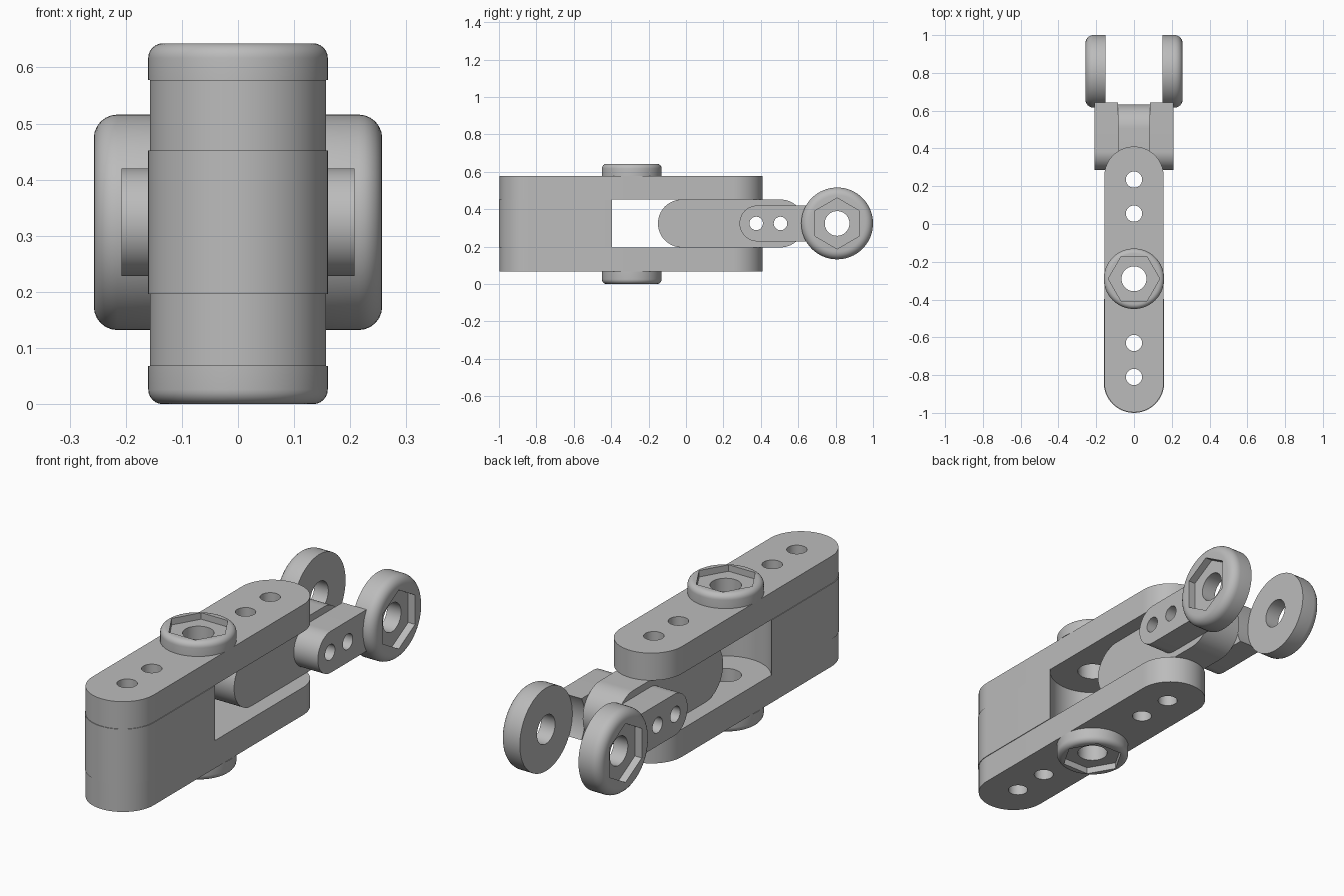
import bpy, bmesh
from math import sin, cos, pi, radians

if "Cube" in bpy.data.objects:
    bpy.data.objects.remove(bpy.data.objects["Cube"])

grey = bpy.data.materials.new("plain grey")
grey.use_nodes = True
grey.diffuse_color = (0.5, 0.5, 0.5, 1)
grey.node_tree.nodes["Principled BSDF"].inputs["Base Color"].default_value = (0.5, 0.5, 0.5, 1)


def arc(u, v, r, start=0, end=360, n=64):
    """Points on an arc; a full turn leaves out the repeated last point."""
    count = n if end - start == 360 else n + 1
    angles = [radians(start + (end - start) * i / n) for i in range(count)]
    return [(u + r * cos(a), v + r * sin(a)) for a in angles]


def prism(name, outline, axis, base, tip, fillet=0):
    """Extrude an outline along x (outline in y, z) or z (outline in x, y)."""
    bm = bmesh.new()
    place = (lambda u, v, w: (w, u, v)) if axis == "x" else (lambda u, v, w: (u, v, w))
    rings = [[bm.verts.new(place(u, v, w)) for u, v in outline] for w in (base, tip)]
    bm.faces.new(rings[0])
    cap = bm.faces.new(rings[1])
    for i in range(len(outline)):
        j = i - 1
        bm.faces.new((rings[0][j], rings[0][i], rings[1][i], rings[1][j]))
    bmesh.ops.recalc_face_normals(bm, faces=bm.faces)
    if fillet:
        bmesh.ops.bevel(bm, geom=list(cap.edges), offset=fillet, segments=6,
                        profile=0.5, affect="EDGES")
    mesh = bpy.data.meshes.new(name)
    bm.to_mesh(mesh)
    bm.free()
    mesh.materials.append(grey)
    obj = bpy.data.objects.new(name, mesh)
    bpy.context.collection.objects.link(obj)
    return obj


def activate(obj):
    bpy.ops.object.select_all(action="DESELECT")
    obj.select_set(True)
    bpy.context.view_layer.objects.active = obj


def cut(obj, outline, axis, base=-1, tip=1):
    """Subtract a prism and throw the cutter away."""
    cutter = prism("cutter", outline, axis, base, tip)
    cutter.hide_render = True
    mod = obj.modifiers.new("cut", "BOOLEAN")
    mod.operation, mod.solver, mod.object = "DIFFERENCE", "EXACT", cutter
    activate(obj)
    bpy.ops.object.modifier_apply(modifier=mod.name)
    bpy.data.objects.remove(cutter)


def finish(obj):
    activate(obj)
    bpy.ops.object.shade_smooth_by_angle(angle=radians(30))


MID = 0.324            # height of the horizontal centre line
PIVOT, WHEEL = -0.29, 0.808
BORE, PIN, SMALL = 0.066, 0.043, 0.036

# Long plates above and below
plate = arc(0, 0.253, 0.157, 0, 180, 32) + arc(0, -0.84, 0.157, 180, 360, 32)
for name, low, high in (("upper_plate", 0.452, 0.578), ("lower_plate", 0.068, 0.196)):
    obj = prism(name, plate, "z", low, high)
    for y in (0.235, 0.055, -0.63, -0.81):
        cut(obj, arc(0, y, PIN), "z")
    cut(obj, arc(0, PIVOT, BORE), "z")
    finish(obj)

# Spacer block between the plates, hollowed round the pivot
block = prism("spacer_block", arc(0, -0.84, 0.16, 180, 360, 32) + [(0.16, -0.395), (-0.16, -0.395)],
              "z", 0.196, 0.452)
cut(block, arc(0, PIVOT, 0.19), "z")
for y in (-0.63, -0.81):
    cut(block, arc(0, y, PIN), "z")
finish(block)

# Tongue held between the plates, with its rounded ends seen from the side
tongue = prism("tongue", arc(0.505, MID, 0.128, -90, 90, 32) + arc(-0.022, MID, 0.128, 90, 270, 32),
               "x", -0.085, 0.085)
for y in (0.235, 0.055):
    cut(tongue, arc(0, y, PIN), "z")
for y in (0.375, 0.505):
    cut(tongue, arc(y, MID, SMALL), "x")
finish(tongue)

# Side arms and wheels, one of each on either side
for side, s in (("left", 1), ("right", -1)):
    arm = prism(side + "_arm", arc(0.382, MID, 0.096, 90, 270, 32) + [(0.642, MID - 0.096), (0.642, MID + 0.096)],
                "x", s * 0.085, s * 0.208)
    cut(arm, arc(WHEEL, MID, 0.192), "x")
    for y in (0.375, 0.505):
        cut(arm, arc(y, MID, SMALL), "x")
    finish(arm)

    wheel = prism(side + "_wheel", arc(WHEEL, MID, 0.192), "x", s * 0.15, s * 0.257, 0.042)
    cut(wheel, arc(WHEEL, MID, 0.136, 30, 390, 6), "x", s * 0.222, s * 0.4)
    cut(wheel, arc(WHEEL, MID, BORE), "x")
    finish(wheel)

# Pivot caps with hexagonal recesses
for name, base, tip, floor, out in (("upper_cap", 0.578, 0.643, 0.613, 1),
                                    ("lower_cap", 0.068, 0, 0.03, -1)):
    cap = prism(name, arc(0, PIVOT, 0.16), "z", base, tip, 0.026)
    cut(cap, arc(0, PIVOT, 0.136, 0, 360, 6), "z", floor, out)
    cut(cap, arc(0, PIVOT, BORE), "z")
    finish(cap)
